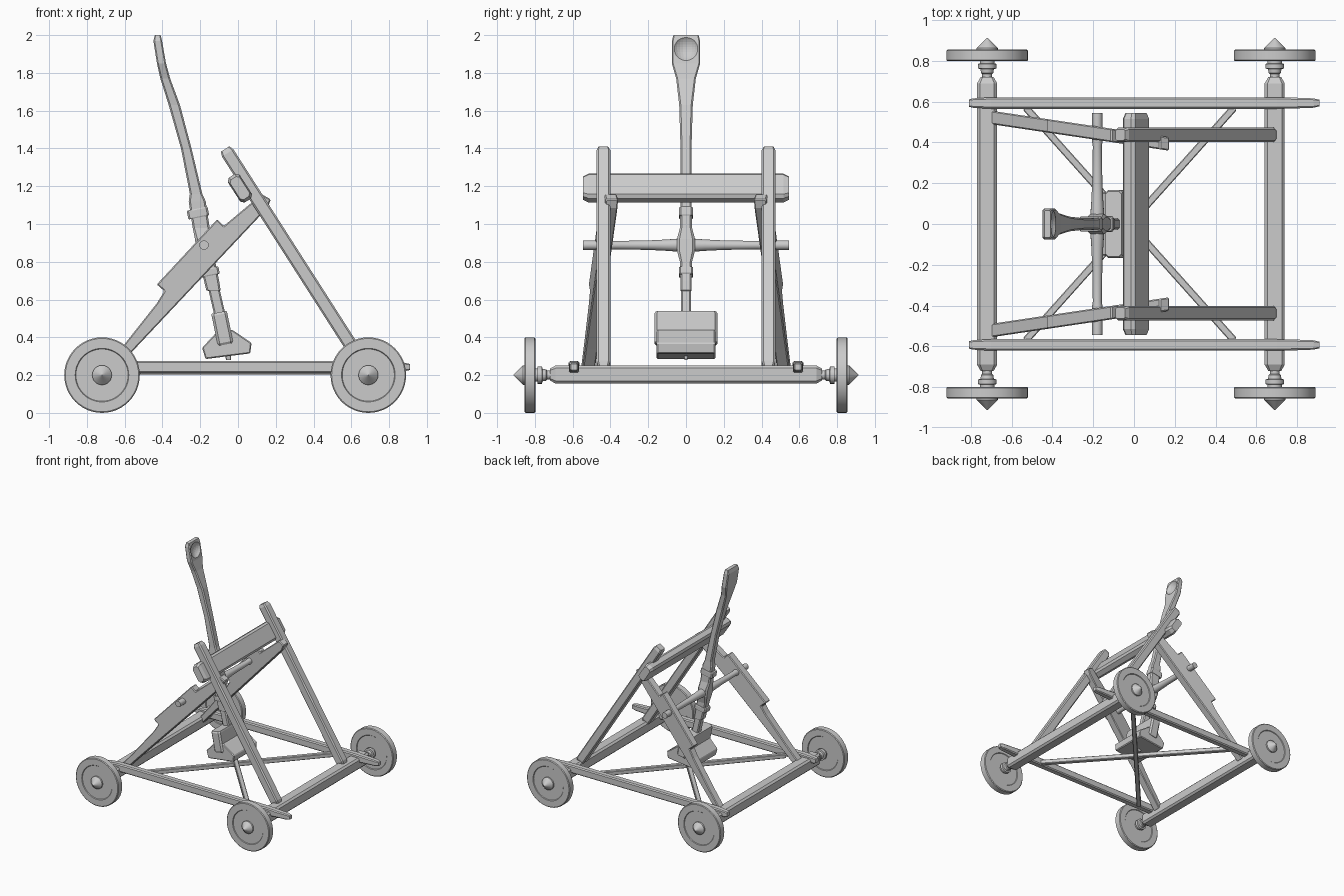
import bpy, bmesh, math
from mathutils import Vector, Matrix

if "Cube" in bpy.data.objects:
    bpy.data.objects.remove(bpy.data.objects["Cube"])


def finish(name, bm, smooth=False, bevel=0):
    bmesh.ops.recalc_face_normals(bm, faces=bm.faces)
    me = bpy.data.meshes.new(name)
    bm.to_mesh(me)
    bm.free()
    ob = bpy.data.objects.new(name, me)
    bpy.context.collection.objects.link(ob)
    if bevel:
        m = ob.modifiers.new("bevel", 'BEVEL')
        m.width, m.segments = bevel, 1
    if smooth:
        bpy.ops.object.select_all(action='DESELECT')
        ob.select_set(True)
        bpy.context.view_layer.objects.active = ob
        bpy.ops.object.shade_smooth_by_angle(angle=math.radians(35))
    return ob


def skin(bm, rings):
    loops = [[bm.verts.new(p) for p in r] for r in rings]
    n = len(loops[0])
    for a, b in zip(loops, loops[1:]):
        for i in range(n):
            bm.faces.new((a[i], a[(i + 1) % n], b[(i + 1) % n], b[i]))
    bm.faces.new(loops[0])
    bm.faces.new(loops[-1])


def loft(name, stations, u, v, cham=0.25):
    """Chamfered rectangular section; stations are (centre, half_u, half_v)."""
    rings = []
    for c, a, b in stations:
        k = min(a, b) * cham
        sec = [(a - k, b), (a, b - k), (a, k - b), (a - k, -b),
               (k - a, -b), (-a, k - b), (-a, b - k), (k - a, b)]
        rings.append([Vector(c) + u * s + v * t for s, t in sec])
    bm = bmesh.new()
    skin(bm, rings)
    return finish(name, bm)


def beam(name, p0, p1, hu, hv, u, tip=0.02, tip_scale=0.75, cham=0.25):
    """Straight timber with tapered ends."""
    p0, p1 = Vector(p0), Vector(p1)
    d = (p1 - p0).normalized()
    v = d.cross(u).normalized()
    k = tip_scale
    return loft(name, [(p0, hu * k, hv * k), (p0 + d * tip, hu, hv),
                       (p1 - d * tip, hu, hv), (p1, hu * k, hv * k)], u, v, cham)


def lathe_y(name, profile, x, z, side=1, n=32):
    """Turned part about a y-parallel axis; profile is (y, radius)."""
    rings = [[(x + r * math.cos(2 * math.pi * i / n), side * y,
               z + r * math.sin(2 * math.pi * i / n)) for i in range(n)] for y, r in profile]
    bm = bmesh.new()
    skin(bm, rings)
    return finish(name, bm, smooth=True)


def plate(name, pts, ycentre, half):
    """xz outline given thickness in y; ycentre(x) lets the plate lean sideways."""
    bm = bmesh.new()
    skin(bm, [[(x, ycentre(x) + s * half, z) for x, z in pts] for s in (-1, 1)])
    return finish(name, bm, bevel=0.006)


X, Y, Z = Vector((1, 0, 0)), Vector((0, 1, 0)), Vector((0, 0, 1))

# Axle beams, wheels and hubs
for label, x in (("rear", -0.72), ("front", 0.69)):
    beam(label + "_axle_beam", (x, -0.72, 0.203), (x, 0.72, 0.203), 0.049, 0.048, X, 0.03, 0.65, 0.3)
    for s, sn in ((-1, "near"), (1, "far")):
        lathe_y(f"{label}_{sn}_axle_shaft",
                [(0.68, 0.024), (0.735, 0.024), (0.74, 0.03), (0.76, 0.033), (0.762, 0.046),
                 (0.785, 0.046), (0.787, 0.035), (0.81, 0.035)], x, 0.2, s, 20)
        lathe_y(f"{label}_{sn}_wheel",
                [(0.803, 0.05), (0.803, 0.138), (0.798, 0.142), (0.798, 0.194), (0.803, 0.2),
                 (0.85, 0.2), (0.855, 0.194), (0.855, 0.142), (0.85, 0.138), (0.85, 0.05)], x, 0.2, s, 48)
        lathe_y(f"{label}_{sn}_hub_cap", [(0.84, 0.052), (0.862, 0.052), (0.913, 0.001)], x, 0.2, s, 24)

# Rear brace outline: narrow foot, wide bearing plate, narrow head
brace = [(-0.73, 0.21), (-0.67, 0.205), (-0.55, 0.335), (0.137, 1.065), (0.155, 1.085),
         (0.174, 1.13), (0.126, 1.158), (-0.075, 0.99), (-0.11, 1.025), (-0.43, 0.68),
         (-0.39, 0.645), (-0.43, 0.58), (-0.60, 0.365)]

for s, sn in ((-1, "near"), (1, "far")):
    # Side rails with narrow tenon ends
    y = 0.593 * s
    loft(sn + "_side_rail",
         [((-0.81, y, 0.243), 0.018, 0.018), ((-0.79, y, 0.243), 0.023, 0.024),
          ((-0.70, y, 0.243), 0.028, 0.032), ((0.70, y, 0.243), 0.028, 0.032),
          ((0.80, y, 0.243), 0.026, 0.026), ((0.88, y, 0.243), 0.023, 0.023),
          ((0.91, y, 0.243), 0.016, 0.016)], Y, Z, 0.3)
    # Sloping front legs
    beam(sn + "_front_leg", (0.675, 0.437 * s, 0.237), (-0.068, 0.437 * s, 1.397),
         0.036, 0.036, Y, 0.025, 0.75)
    # Rear braces lean inward as they rise
    plate(sn + "_rear_brace", brace, lambda x: s * (0.418 - 0.149 * x), 0.033)
    # Crossed floor struts
    beam(sn + "_cross_strut", (-0.53, 0.57 * s, 0.226 + 0.006 * s), (0.49, -0.57 * s, 0.226 + 0.006 * s),
         0.018, 0.018, Z, 0.01, 0.9)

# Padded stop beam across the leg tops
leg_dir = Vector((-0.54, 0, 0.84)).normalized()
beam("stop_crossbar", (0.01, -0.545, 1.19), (0.01, 0.545, 1.19), 0.078, 0.037, leg_dir, 0.03, 0.8, 0.45)

# Pivot rod
lathe_y("pivot_rod", [(-0.545, 0.025), (-0.4, 0.025), (-0.38, 0.022), (-0.2, 0.025), (-0.1, 0.03),
                      (-0.05, 0.034), (0.05, 0.034), (0.1, 0.03), (0.2, 0.025), (0.38, 0.022),
                      (0.4, 0.025), (0.545, 0.025)], -0.18, 0.888, 1, 16)

# Throwing arm: x, z, half depth, half width
arm_stations = [(-0.425, 2.0, 0.015, 0.066), (-0.425, 1.97, 0.023, 0.075), (-0.405, 1.85, 0.024, 0.075),
                (-0.385, 1.77, 0.026, 0.052), (-0.337, 1.63, 0.03, 0.036), (-0.274, 1.40, 0.028, 0.029),
                (-0.222, 1.16, 0.033, 0.028), (-0.216, 1.12, 0.045, 0.03), (-0.195, 0.98, 0.045, 0.032),
                (-0.183, 0.92, 0.045, 0.048), (-0.175, 0.86, 0.045, 0.048), (-0.163, 0.80, 0.043, 0.032),
                (-0.14, 0.70, 0.04, 0.03), (-0.13, 0.65, 0.038, 0.03), (-0.125, 0.645, 0.03, 0.027),
                (-0.08, 0.45, 0.03, 0.026), (-0.062, 0.36, 0.025, 0.02), (-0.05, 0.28, 0.012, 0.008)]
arm = loft("throwing_arm", [((x, 0, z), a, b) for x, z, a, b in arm_stations], X, Y, 0.3)

# Scooped cup in the arm head
bm = bmesh.new()
bmesh.ops.create_uvsphere(bm, u_segments=32, v_segments=20, radius=0.085,
                          matrix=Matrix.Translation((-0.338, 0, 1.937)))
cutter = finish("cup_cutter", bm)
cutter.hide_render = True
cutter.hide_set(True)
cut = arm.modifiers.new("cup", 'BOOLEAN')
cut.operation, cut.object, cut.solver = 'DIFFERENCE', cutter, 'EXACT'

# Binding collars around the arm
ax = Vector((-0.2, 0, 0.98)).normalized()
for i, (x, z, hx, hy, hl) in enumerate([(-0.212, 1.058, 0.056, 0.037, 0.024),
                                        (-0.153, 0.745, 0.054, 0.038, 0.02)]):
    c = Vector((x, 0, z))
    beam(f"arm_collar_{i + 1}", c - ax * hl, c + ax * hl, hy, hx, Y, 0.006, 0.93)

# Counterweight block with flared foot
c = Vector((-0.083, 0, 0.447))
beam("counterweight_block", c - ax * 0.087, c + ax * 0.087, 0.167, 0.042, Y, 0.012, 0.95, 0.3)
plate("counterweight_foot", [(-0.19, 0.345), (-0.172, 0.285), (0.065, 0.315), (0.072, 0.37),
                             (-0.03, 0.44), (-0.12, 0.42)], lambda x: 0.0, 0.155)
